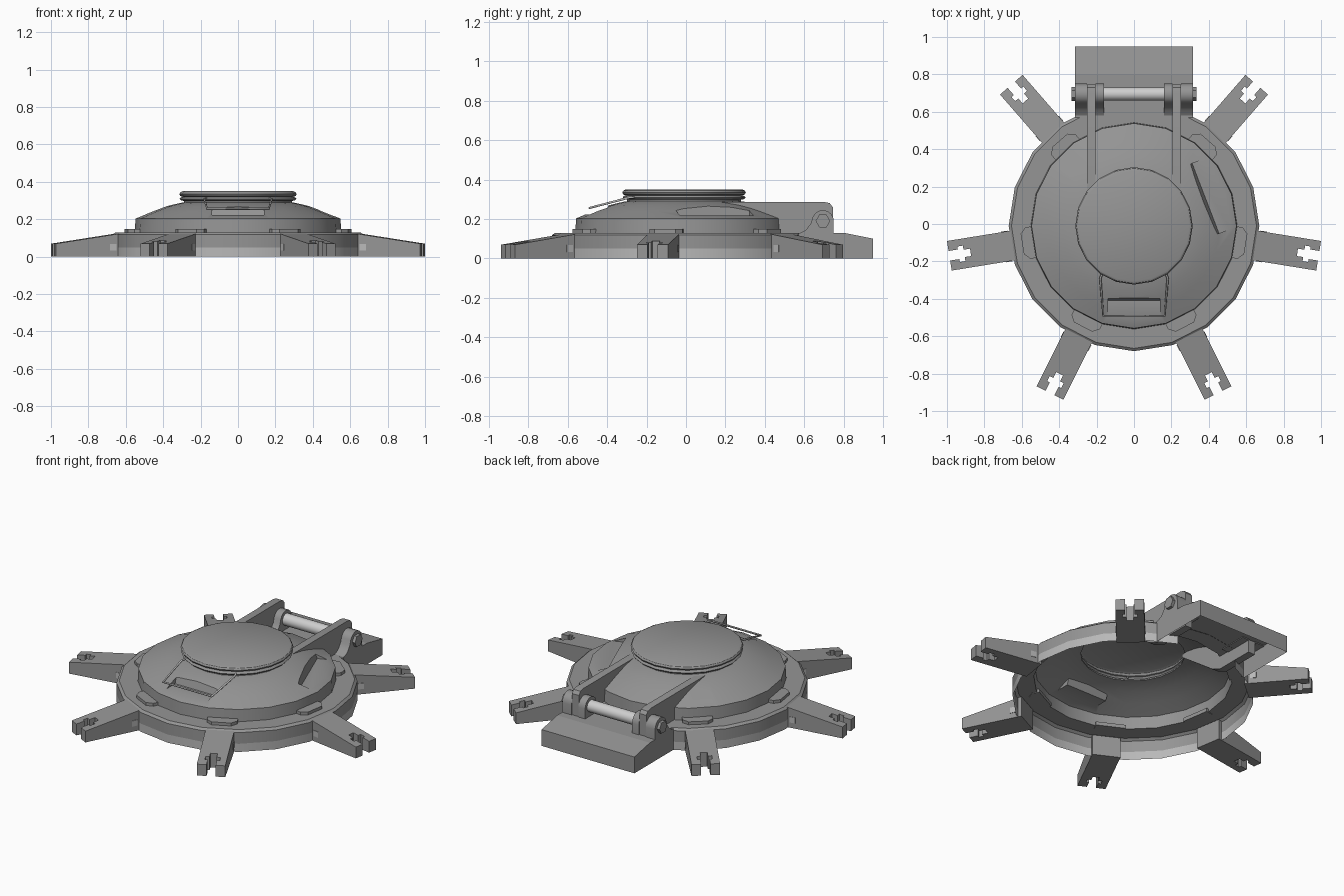
import bpy, bmesh, math
from mathutils import Matrix, Vector

if "Cube" in bpy.data.objects:
    bpy.data.objects.remove(bpy.data.objects["Cube"])

CY = -0.01          # hub centre in y
SIDES = 20
ARM_ANGLES = (-63.3, -9.2, 49)


def material(name, value):
    m = bpy.data.materials.new(name)
    m.use_nodes = True
    colour = (value, value, value, 1)
    m.diffuse_color = colour
    m.node_tree.nodes["Principled BSDF"].inputs["Base Color"].default_value = colour
    return m


grey = material("mid grey", 0.3)
light = material("light grey", 0.48)
steel = material("bright steel", 0.62)


def add(name, bm, mat, smooth=False, recalc=True):
    if recalc:
        bmesh.ops.recalc_face_normals(bm, faces=bm.faces)
    me = bpy.data.meshes.new(name)
    bm.to_mesh(me)
    bm.free()
    ob = bpy.data.objects.new(name, me)
    bpy.context.collection.objects.link(ob)
    me.materials.append(mat)
    bpy.ops.object.select_all(action='DESELECT')
    ob.select_set(True)
    bpy.context.view_layer.objects.active = ob
    if smooth:
        bpy.ops.object.shade_smooth_by_angle(angle=math.radians(28))
    return ob


def prism(points, depth, matrix=None):
    """Extrude a flat outline (x, y) along z by depth."""
    bm = bmesh.new()
    face = bm.faces.new([bm.verts.new((x, y, 0)) for x, y in points])
    out = bmesh.ops.extrude_face_region(bm, geom=[face])
    bmesh.ops.translate(bm, vec=(0, 0, depth),
                        verts=[v for v in out["geom"] if isinstance(v, bmesh.types.BMVert)])
    if matrix:
        bm.transform(matrix)
    return bm


def lathe(profile):
    """Closed solid of revolution about the hub axis."""
    bm = bmesh.new()
    rings = []
    for r, z in profile:
        rings.append([bm.verts.new((r * math.sin(a), CY - r * math.cos(a), z))
                      for a in (2 * math.pi * i / SIDES for i in range(SIDES))])
    for lo, hi in zip(rings, rings[1:]):
        for i in range(SIDES):
            j = (i + 1) % SIDES
            bm.faces.new((lo[i], lo[j], hi[j], hi[i]))
    bm.faces.new(rings[0][::-1])
    bm.faces.new(rings[-1])
    return bm


def spoke(angle):
    """Local +x points outward from the hub."""
    return Matrix.Translation((0, CY, 0)) @ Matrix.Rotation(math.radians(angle), 4, 'Z')


# Hub shell: wall, deck, dome and stacked lid
body = add("hub_shell", lathe([
    (0.67, 0), (0.67, 0.05), (0.67, 0.118), (0.655, 0.13), (0.552, 0.13),
    (0.548, 0.203), (0.46, 0.24), (0.38, 0.27), (0.31, 0.287), (0.29, 0.29),
    (0.29, 0.298), (0.305, 0.301), (0.312, 0.309), (0.305, 0.317), (0.295, 0.32),
    (0.308, 0.324), (0.314, 0.334), (0.308, 0.344), (0.295, 0.35)]), grey)
body.data.materials.append(light)


# Recesses in the dome: angle, wall radius, half width, floor height, wall lean
for angle, r, half, floor, lean in ((21, 0.41, 0.2, 0.217, 0.03),
                                    (-90, 0.4, 0.14, 0.222, 0.025),
                                    (135, 0.44, 0.055, 0.215, 0.01)):
    section = [(r, floor), (r + 0.25, floor), (r + 0.25, 0.3), (r - lean, 0.3)]
    m = spoke(angle) @ Matrix.Translation((0, half, 0)) @ Matrix.Rotation(math.pi / 2, 4, 'X')
    cutter = add("recess_cutter", prism(section, 2 * half, m), grey)
    cutter.hide_render = True
    bpy.context.view_layer.objects.active = body
    mod = body.modifiers.new("recess", 'BOOLEAN')
    mod.operation = 'DIFFERENCE'
    mod.solver = 'EXACT'
    mod.object = cutter
    bpy.ops.object.modifier_apply(modifier=mod.name)
    bpy.data.objects.remove(cutter)

# Open the underside and the wall behind the hinge, tint the lower band
bm = bmesh.new()
bm.from_mesh(body.data)
doomed = []
for f in bm.faces:
    c = f.calc_center_median()
    f.material_index = 0
    if c.z < 0.001 or (c.z < 0.12 and c.y > 0.5 and abs(c.x) < 0.25):
        doomed.append(f)
    elif c.z < 0.05:
        f.material_index = 1
bmesh.ops.delete(bm, geom=doomed, context='FACES')
bm.to_mesh(body.data)
bm.free()
bpy.ops.object.select_all(action='DESELECT')
body.select_set(True)
bpy.context.view_layer.objects.active = body
bpy.ops.object.shade_smooth_by_angle(angle=math.radians(28))

# Six notched arms with side plates and deck tabs
half_arm = [(0.64, 0.08), (1.0, 0.08), (1.0, 0.026), (0.95, 0.026), (0.95, 0.042),
            (0.92, 0.042), (0.92, 0.02), (0.885, 0.02)]
arm_plan = half_arm + [(x, -y) for x, y in reversed(half_arm)]
tab_plan = [(0.53, -0.085), (0.575, -0.085), (0.605, -0.055),
            (0.605, 0.055), (0.575, 0.085), (0.53, 0.085)]
for a in ARM_ANGLES:
    for side, angle in (("left", a), ("right", 180 - a)):
        tag = f"{side}_{ARM_ANGLES.index(a) + 1}"
        arm = prism(arm_plan, 1)
        for v in arm.verts:
            if v.co.z > 0.5:
                v.co.z = 0.122 - 0.155 * (v.co.x - 0.66)
        arm.transform(spoke(angle))
        add("arm_" + tag, arm, grey)
        add("deck_tab_" + tag,
            prism(tab_plan, 0.022, spoke(angle) @ Matrix.Translation((0, 0, 0.126))), grey)
        plates = bmesh.new()
        for s in (-1, 1):
            bmesh.ops.create_cube(plates, size=1, matrix=Matrix.Translation((0.69, s * 0.08, 0.05))
                                  @ Matrix.Diagonal((0.035, 0.006, 0.035, 1)))
        plates.transform(spoke(angle))
        add("arm_plates_" + tag, plates, light)

# Hinge apron: open-bottomed box behind the hub
apron = bmesh.new()
W = 0.315
outline = [(0.57, 0.13), (0.8, 0.13), (0.95, 0.1), (0.95, 0)]
cols = [[apron.verts.new((x, y, z)) for y, z in outline] for x in (-W, W)]
for i in range(3):
    apron.faces.new((cols[0][i], cols[1][i], cols[1][i + 1], cols[0][i + 1]))
for x, col in zip((-W, W), cols):
    loop = col + [apron.verts.new((x, 0.57, 0))]
    apron.faces.new(loop if x < 0 else loop[::-1])
bmesh.ops.remove_doubles(apron, verts=apron.verts, dist=0.0001)
apron_ob = add("hinge_apron", apron, grey)
if apron_ob.data.polygons[0].normal.z < 0:
    apron_ob.data.flip_normals()

# Hinge brackets, lugs, rod and pins (outlines in y, z extruded along x)
bracket = [(0.17, 0.287), (0.7, 0.287), (0.73, 0.28), (0.745, 0.26), (0.745, 0.05),
           (0.5, 0.05), (0.43, 0.08), (0.17, 0.27)]
lug = [(0.57, 0.125), (0.61, 0.145), (0.635, 0.18)]
lug += [(0.695 + 0.055 * math.cos(t), 0.19 + 0.055 * math.sin(t))
        for t in (math.radians(160 - 20 * i) for i in range(9))]
lug += [(0.75, 0.125)]


def along_x(x):
    return Matrix.Translation((x, 0, 0)) @ Matrix(((0, 0, 1, 0), (1, 0, 0, 0),
                                                   (0, 1, 0, 0), (0, 0, 0, 1)))


def rod(name, x0, x1, radius, sides, mat):
    b = bmesh.new()
    bmesh.ops.create_cone(b, cap_ends=True, segments=sides, radius1=radius, radius2=radius,
                          depth=x1 - x0, matrix=Matrix.Translation(((x0 + x1) / 2, 0.695, 0.19))
                          @ Matrix.Rotation(math.pi / 2, 4, 'Y'))
    add(name, b, mat, smooth=sides > 8)


for side, s in (("left", 1), ("right", -1)):
    for name, plan, inner, thick in (("bracket", bracket, 0.205, 0.047),
                                     ("outer_lug", lug, 0.252, 0.063),
                                     ("inner_lug", lug, 0.16, 0.045)):
        x = inner if s > 0 else -inner - thick
        add(f"hinge_{name}_{side}", prism(plan, thick, along_x(x)), grey, smooth=True)
    lo, hi = sorted((s * 0.31, s * 0.333))
    rod("hinge_pin_" + side, lo, hi, 0.037, 6, grey)
rod("hinge_rod", -0.165, 0.165, 0.036, 20, steel)

# Wire handle at the front of the lid
curve = bpy.data.curves.new("wire_handle", 'CURVE')
curve.dimensions = '3D'
curve.bevel_depth = 0.006
curve.bevel_resolution = 1
curve.use_fill_caps = True
path = [(0.165, -0.25, 0.312), (0.18, -0.29, 0.308), (0.165, -0.49, 0.256)]
path += [(-x, y, z) for x, y, z in reversed(path)]
spline = curve.splines.new('POLY')
spline.points.add(len(path) - 1)
for p, co in zip(spline.points, path):
    p.co = (*co, 1)
curve.materials.append(light)
bpy.context.collection.objects.link(bpy.data.objects.new("wire_handle", curve))
